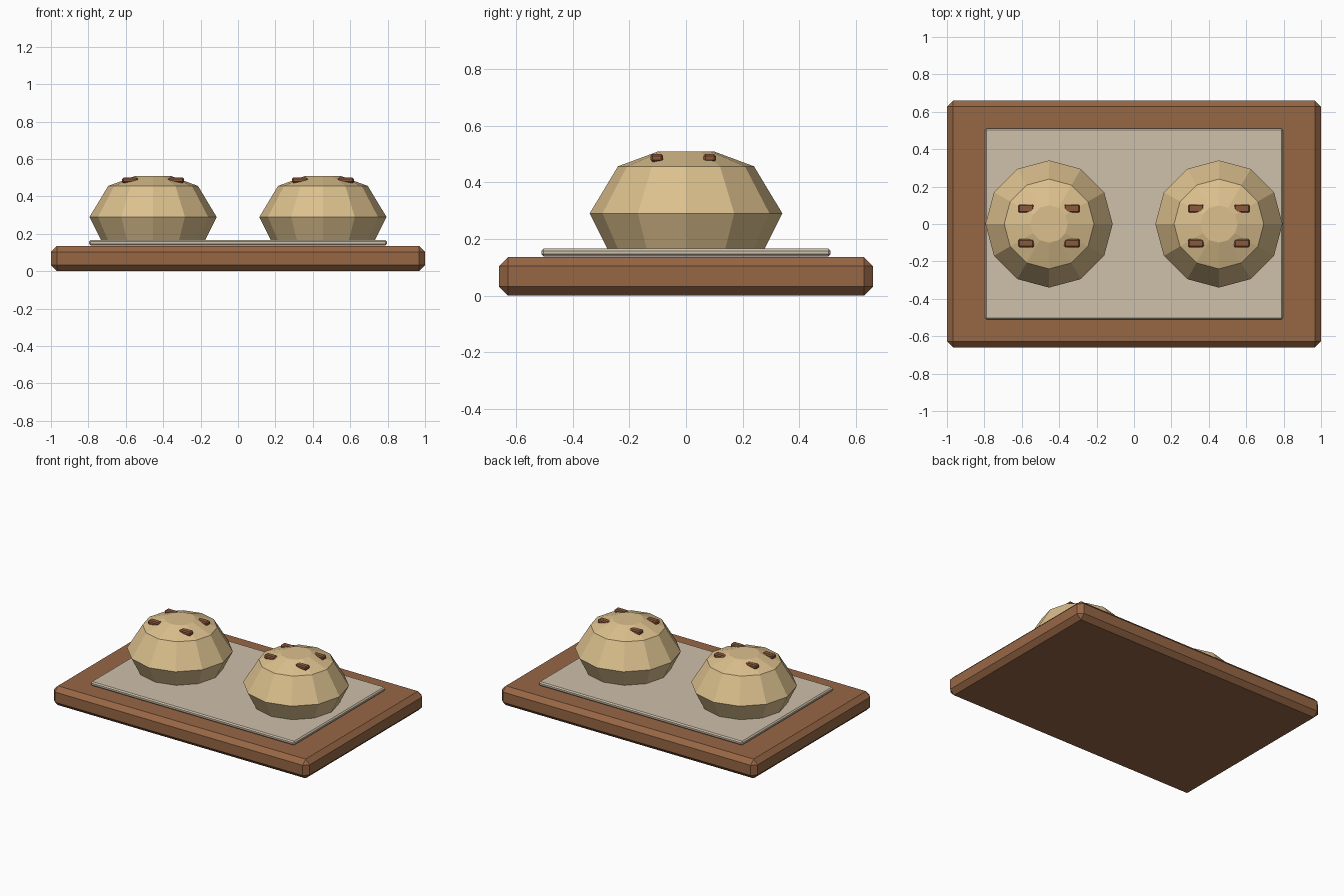
import bpy, bmesh
from math import cos, sin, tau

cube = bpy.data.objects.get("Cube")
if cube:
    bpy.data.objects.remove(cube, do_unlink=True)


def material(name, rgb):
    m = bpy.data.materials.new(name)
    m.use_nodes = True
    m.diffuse_color = (*rgb, 1)
    m.node_tree.nodes["Principled BSDF"].inputs["Base Color"].default_value = (*rgb, 1)
    return m


wood = material("wood brown", (0.31, 0.135, 0.06))
paper = material("paper beige", (0.62, 0.53, 0.41))
dough = material("dough tan", (0.72, 0.53, 0.27))
nut = material("nut brown", (0.26, 0.1, 0.045))


def add(name, bm, mat):
    bmesh.ops.recalc_face_normals(bm, faces=bm.faces)
    mesh = bpy.data.meshes.new(name)
    bm.to_mesh(mesh)
    bm.free()
    mesh.materials.append(mat)
    ob = bpy.data.objects.new(name, mesh)
    bpy.context.collection.objects.link(ob)
    return ob


def chamfered_box(name, size, centre, chamfer, mat):
    bm = bmesh.new()
    bmesh.ops.create_cube(bm, size=1)
    bmesh.ops.scale(bm, vec=size, verts=bm.verts)
    bmesh.ops.bevel(bm, geom=bm.edges[:], offset=chamfer, segments=1,
                    profile=0.5, affect='EDGES')
    ob = add(name, bm, mat)
    ob.location = centre
    return ob


def lathe(name, profile, sides, centre, mat):
    bm = bmesh.new()
    rings = [[bm.verts.new((r * cos(tau * i / sides), r * sin(tau * i / sides), z))
              for i in range(sides)] for r, z in profile]
    for low, high in zip(rings, rings[1:]):
        for i in range(sides):
            j = (i + 1) % sides
            bm.faces.new((low[i], low[j], high[j], high[i]))
    bm.faces.new(rings[0][::-1])
    bm.faces.new(rings[-1])
    ob = add(name, bm, mat)
    ob.location = centre
    return ob


# Board and the sheet lying on it
chamfered_box("board", (2, 1.32, 0.136), (0, 0, 0.068), 0.032, wood)
chamfered_box("paper_sheet", (1.594, 1.02, 0.028), (0, 0, 0.152), 0.008, paper)

# Two faceted buns, each with four nut pieces on top
bun_profile = [(0.265, 0.14), (0.34, 0.29), (0.24, 0.456), (0.1, 0.508)]
for side, x in (("left", 0.454), ("right", -0.454)):
    lathe(side + "_bun", bun_profile, 12, (x, 0, 0), dough)
    for column, dx in (("left", 0.123), ("right", -0.123)):
        for row, y in (("front", -0.103), ("back", 0.083)):
            chamfered_box(f"{side}_bun_{row}_{column}_nut", (0.085, 0.044, 0.028),
                          (x + dx, y, 0.486), 0.007, nut)
